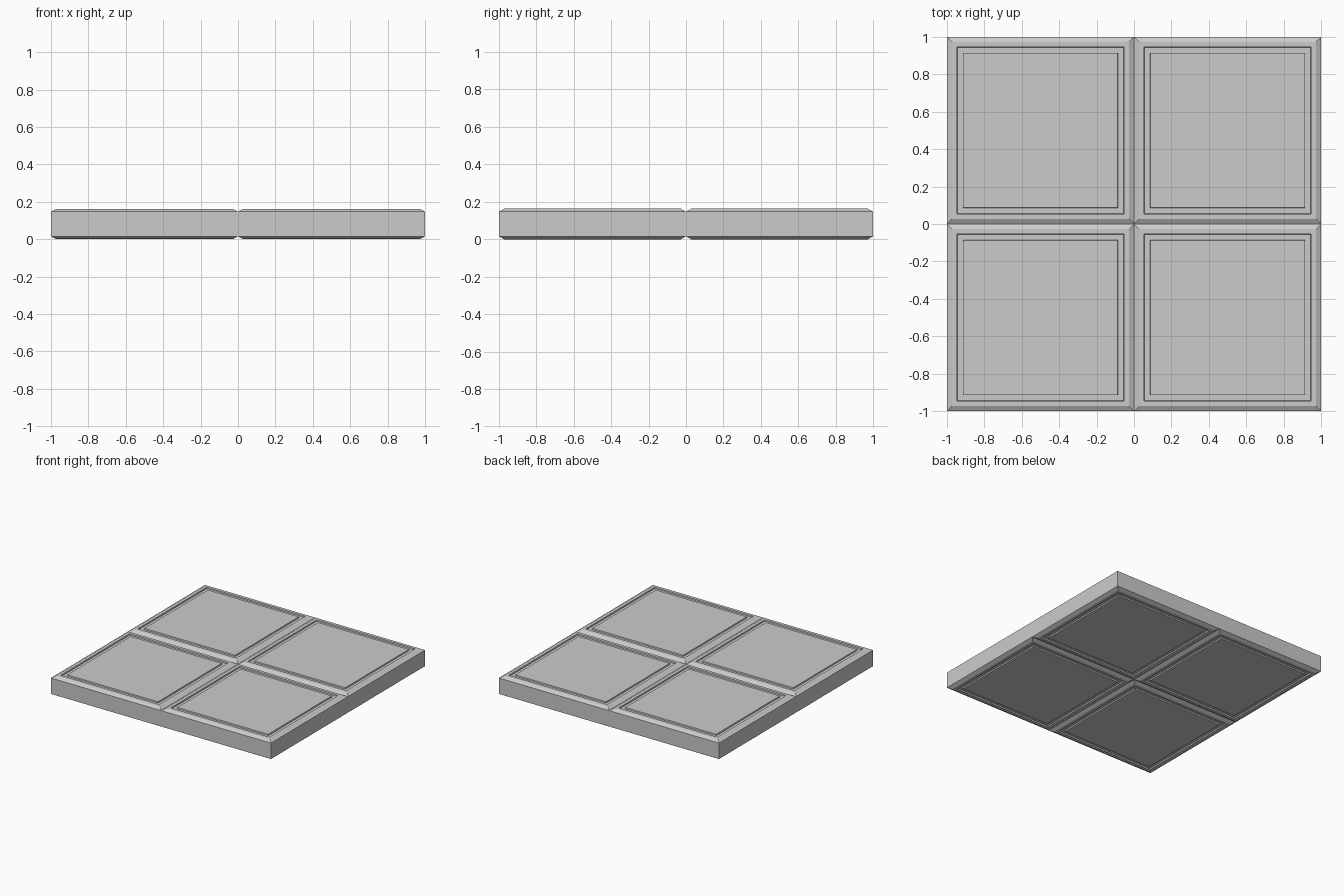
import bpy, bmesh

if "Cube" in bpy.data.objects:
    bpy.data.objects.remove(bpy.data.objects["Cube"])

HEIGHT = 0.163

# Half profile of one tile: (inset from tile edge, depth below its face)
face_profile = [
    (0.0, 0.016), (0.028, 0.0),       # outer chamfer
    (0.053, 0.0), (0.055, 0.010),     # raised rim, then groove
    (0.085, 0.010), (0.087, 0.0),     # groove floor, then centre panel
]
bottom = [(i, d) for i, d in reversed(face_profile)]
top = [(i, HEIGHT - d) for i, d in face_profile]


def square_ring(bm, inset, z):
    a, b = inset, 1.0 - inset
    return [bm.verts.new((x, y, z)) for x, y in ((a, a), (b, a), (b, b), (a, b))]


# One quarter tile lofted through square rings
bm = bmesh.new()
rings = [square_ring(bm, i, z) for i, z in bottom + top]
bm.faces.new(rings[0][::-1])
for lower, upper in zip(rings, rings[1:]):
    for k in range(4):
        n = (k + 1) % 4
        bm.faces.new((lower[k], lower[n], upper[n], upper[k]))
bm.faces.new(rings[-1])

# Open the two inner walls so the mirrored tiles join into one slab
inner = [f for f in bm.faces
         if all(abs(v.co.x) < 1e-6 for v in f.verts)
         or all(abs(v.co.y) < 1e-6 for v in f.verts)]
bmesh.ops.delete(bm, geom=inner, context='FACES')
bmesh.ops.recalc_face_normals(bm, faces=bm.faces)

mesh = bpy.data.meshes.new("floor_tiles")
bm.to_mesh(mesh)
bm.free()
slab = bpy.data.objects.new("floor_tiles", mesh)
bpy.context.collection.objects.link(slab)

# Mirror into the two by two tile layout
mirror = slab.modifiers.new("tile_mirror", 'MIRROR')
mirror.use_axis = (True, True, False)
mirror.use_clip = True
mirror.merge_threshold = 0.0005
